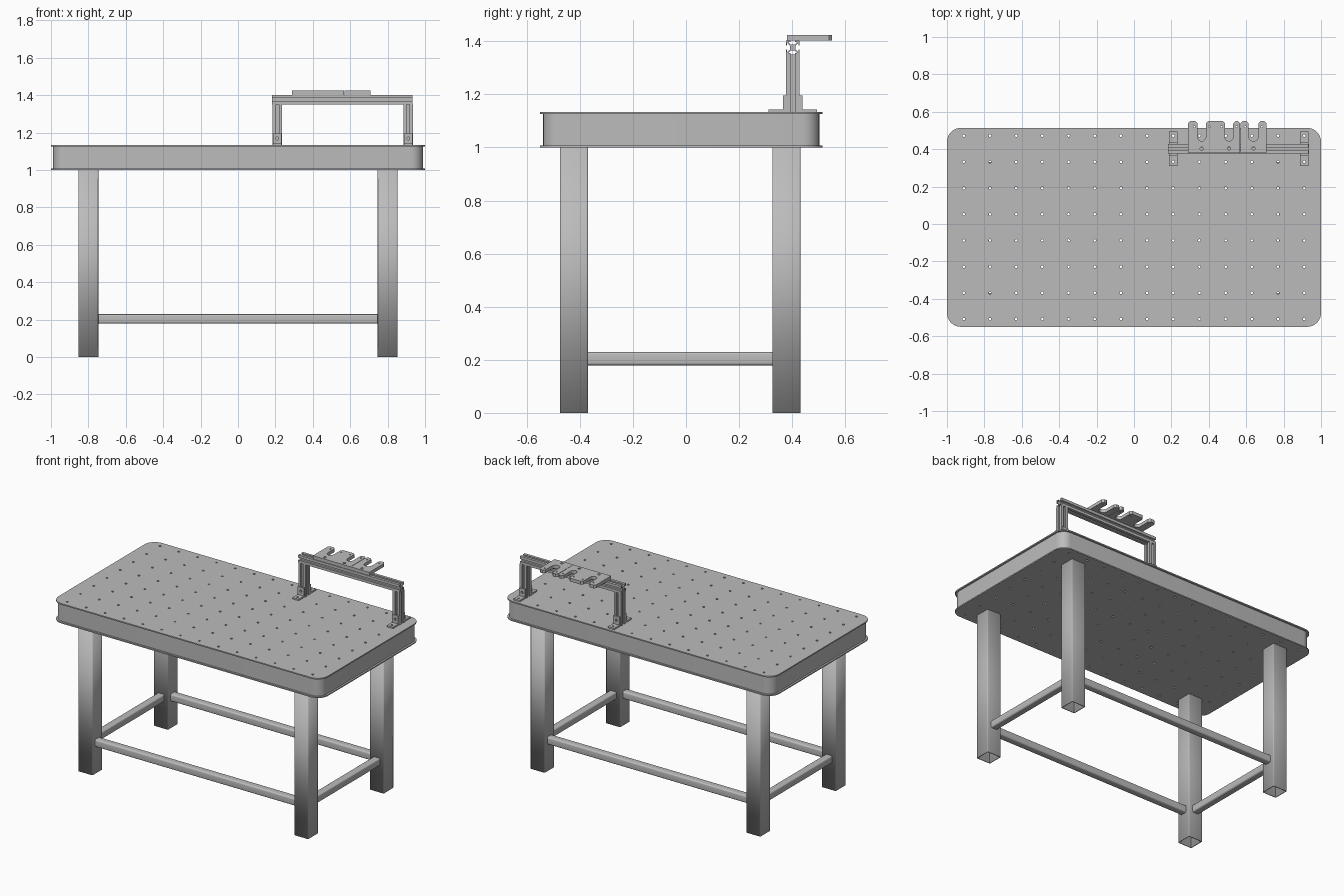
import bpy, bmesh, math
from mathutils import Matrix

if "Cube" in bpy.data.objects:
    bpy.data.objects.remove(bpy.data.objects["Cube"])

grey = bpy.data.materials.new("plain grey metal")
grey.use_nodes = True
colour = (0.5, 0.5, 0.5, 1)
grey.diffuse_color = colour
grey.node_tree.nodes["Principled BSDF"].inputs["Base Color"].default_value = colour

# Axis mappers: outline (u, v) swept along w
AXES = {
    "x": lambda u, v, w: (w, u, v),
    "y": lambda u, v, w: (v, w, u),
    "z": lambda u, v, w: (u, v, w),
}


def finish(name, bm):
    bmesh.ops.recalc_face_normals(bm, faces=bm.faces)
    mesh = bpy.data.meshes.new(name)
    bm.to_mesh(mesh)
    bm.free()
    mesh.materials.append(grey)
    ob = bpy.data.objects.new(name, mesh)
    bpy.context.collection.objects.link(ob)
    return ob


def activate(ob):
    bpy.ops.object.select_all(action="DESELECT")
    ob.select_set(True)
    bpy.context.view_layer.objects.active = ob


def smooth(ob):
    activate(ob)
    bpy.ops.object.shade_smooth_by_angle(angle=math.radians(35))


def loft(name, rings, axis="z", caps=True):
    """Join (outline, height) rings of equal point count along an axis."""
    bm = bmesh.new()
    loops = [[bm.verts.new(AXES[axis](u, v, w)) for u, v in outline] for outline, w in rings]
    for low, high in zip(loops, loops[1:]):
        for i in range(len(low)):
            j = (i + 1) % len(low)
            bm.faces.new((low[i], low[j], high[j], high[i]))
    if caps:
        bm.faces.new(loops[0])
        bm.faces.new(loops[-1])
    return finish(name, bm)


def prism(name, outline, start, end, axis="z", caps=True):
    return loft(name, [(outline, start), (outline, end)], axis, caps)


def rounded(cx, cy, hx, hy, r, steps=4):
    pts = []
    for k, (sx, sy) in enumerate(((1, 1), (-1, 1), (-1, -1), (1, -1))):
        for i in range(steps + 1):
            a = (k + i / steps) * math.pi / 2
            pts.append((cx + sx * (hx - r) + r * math.cos(a), cy + sy * (hy - r) + r * math.sin(a)))
    return pts


def drill(ob, holes, radius, depth, axis="z"):
    """Cut round holes centred on the given points."""
    bm = bmesh.new()
    turn = Matrix.Rotation(math.pi / 2, 4, "X") if axis == "y" else Matrix()
    for p in holes:
        bmesh.ops.create_cone(bm, cap_ends=True, segments=12, radius1=radius, radius2=radius,
                              depth=depth, matrix=Matrix.Translation(p) @ turn)
    cutter = finish("hole_cutter", bm)
    cutter.hide_render = True
    mod = ob.modifiers.new("holes", "BOOLEAN")
    mod.operation, mod.solver, mod.object = "DIFFERENCE", "EXACT", cutter
    activate(ob)
    bpy.ops.object.modifier_apply(modifier=mod.name)
    bpy.data.objects.remove(cutter)


# Table top: two thin skins with a recessed core, drilled right through
TOP_Y, SKIN, LIP = -0.018, 0.008, 0.012
Z0, Z1 = 1.0, 1.133
outer = rounded(0, TOP_Y, 1.0, 0.532, 0.075, 8)
inner = rounded(0, TOP_Y, 1.0 - LIP, 0.532 - LIP, 0.075 - LIP, 8)
table_top = loft("table_top", [(outer, Z0), (outer, Z0 + SKIN), (inner, Z0 + SKIN),
                               (inner, Z1 - SKIN), (outer, Z1 - SKIN), (outer, Z1)])
PITCH = 0.14
grid = [((i - 6.5) * PITCH, TOP_Y + (j - 3.5) * PITCH, (Z0 + Z1) / 2)
        for i in range(14) for j in range(8)]
drill(table_top, grid, 0.007, 0.3)
smooth(table_top)

# Hollow square legs, open at the foot
LEG_X, LEG_Y, LEG_MID, LEG_H = 0.8, 0.4, -0.022, 0.053
for sx, side in ((1, "left"), (-1, "right")):
    for sy, end in ((-1, "front"), (1, "back")):
        leg = prism(f"{end}_{side}_leg",
                    rounded(sx * LEG_X, LEG_MID + sy * LEG_Y, LEG_H, LEG_H, 0.006, 3),
                    0, Z0, caps=False)
        wall = leg.modifiers.new("tube_wall", "SOLIDIFY")
        wall.thickness, wall.offset = 0.006, -1
        smooth(leg)

# Stretcher rails between the legs
RAIL_Z, RAIL_H = 0.204, 0.025
for s, end, side in ((-1, "front", "right"), (1, "back", "left")):
    long_rail = prism(f"{end}_rail", rounded(LEG_MID + s * LEG_Y, RAIL_Z, RAIL_H, RAIL_H, 0.01),
                      LEG_H - LEG_X, LEG_X - LEG_H, "x")
    smooth(long_rail)
    short_rail = prism(f"{side}_rail", rounded(RAIL_Z, s * LEG_X, RAIL_H, RAIL_H, 0.01),
                       LEG_MID - LEG_Y + LEG_H, LEG_MID + LEG_Y - LEG_H, "y")
    smooth(short_rail)


# Slotted extrusion section for the rack frame
def slotted(cx, cy, h=0.026):
    half = [(0.008, 0.011), (0.017, h - 0.005), (0.008, h - 0.005), (0.008, h)]
    side = [(h, h)] + [(x, y) for x, y in reversed(half)] + [(-x, y) for x, y in half]
    pts = []
    for k in range(4):
        c, s = round(math.cos(k * math.pi / 2)), round(math.sin(k * math.pi / 2))
        pts += [(cx + x * c - y * s, cy + x * s + y * c) for x, y in side]
    return pts


# Rack frame: two posts and a cross beam
RACK_Y, BEAM_Z = TOP_Y + 3 * PITCH, 1.376
POSTS = ((1.5 * PITCH, "right"), (6.5 * PITCH, "left"))
prism("rack_beam", slotted(RACK_Y, BEAM_Z), 0.183, 0.933, "x")
for x, side in POSTS:
    prism(f"{side}_rack_post", slotted(x, RACK_Y), Z1, BEAM_Z - 0.026)
    # Angle brackets in front of and behind each post
    for s, end in ((-1, "front"), (1, "back")):
        shape = [(0.026, 0), (0.092, 0), (0.092, 0.01), (0.037, 0.01), (0.037, 0.063), (0.026, 0.063)]
        bracket = prism(f"{end}_{side}_bracket", [(RACK_Y + s * d, Z1 + z) for d, z in shape],
                        x - 0.023, x + 0.023, "x")
        drill(bracket, [(x, RACK_Y + s * PITCH / 2, Z1)], 0.007, 0.06)
        drill(bracket, [(x, RACK_Y + s * 0.031, Z1 + 0.036)], 0.008, 0.04, "y")
        smooth(bracket)


# Forked holder plates lying on the beam
PLATE_Y0, PLATE_Y1, SLOT_Y, PLATE_Z = 0.38, 0.55, 0.443, 1.402


def holder(name, x0, x1, slots):
    pts = [(x0, PLATE_Y0), (x1, PLATE_Y0)]
    c = 0.012
    right = x1
    for a, b in reversed(slots):
        r, mid = (b - a) / 2, (a + b) / 2
        pts += [(right, PLATE_Y1 - c), (right - c, PLATE_Y1), (b + c, PLATE_Y1), (b, PLATE_Y1 - c)]
        pts += [(mid + r * math.cos(t * math.pi / 8), SLOT_Y + r - r * math.sin(t * math.pi / 8))
                for t in range(9)]
        right = a
    pts += [(right, PLATE_Y1 - c), (right - c, PLATE_Y1), (x0 + c, PLATE_Y1), (x0, PLATE_Y1 - c)]
    plate = prism(name, pts, PLATE_Z, PLATE_Z + 0.022)
    # Bolt holes below the slots and pin holes beside them
    drill(plate, [((a + b) / 2, 0.403, PLATE_Z) for a, b in slots], 0.009, 0.1)
    drill(plate, [(x, 0.52, PLATE_Z) for a, b in slots for x in (a - 0.018, b + 0.018)], 0.005, 0.1)
    smooth(plate)


holder("wide_holder_plate", 0.289, 0.568, [(0.34, 0.384), (0.486, 0.53)])
holder("narrow_holder_plate", 0.57, 0.708, [(0.612, 0.666)])
